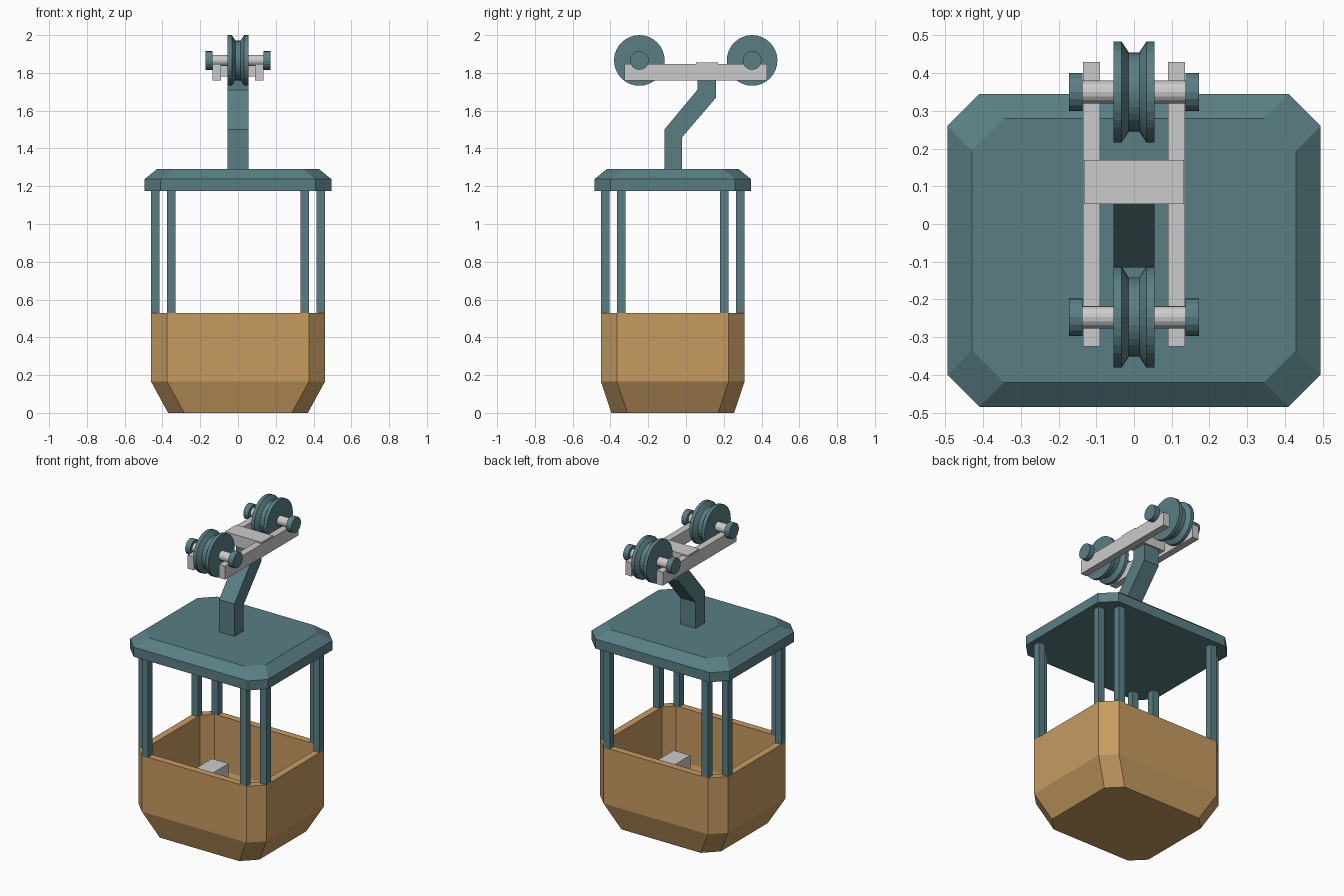
import bpy, bmesh, math

if "Cube" in bpy.data.objects:
    bpy.data.objects.remove(bpy.data.objects["Cube"])

CY = -0.07  # y centre of the cabin


def material(name, rgb):
    m = bpy.data.materials.new(name)
    m.diffuse_color = (*rgb, 1)
    m.use_nodes = True
    m.node_tree.nodes["Principled BSDF"].inputs["Base Color"].default_value = m.diffuse_color
    return m


TEAL = material("teal_paint", (0.10, 0.21, 0.23))
TAN = material("tan_paint", (0.57, 0.33, 0.12))


def finish(name, bm, mat=None):
    bmesh.ops.recalc_face_normals(bm, faces=bm.faces)
    me = bpy.data.meshes.new(name)
    bm.to_mesh(me)
    bm.free()
    ob = bpy.data.objects.new(name, me)
    bpy.context.collection.objects.link(ob)
    if mat:
        me.materials.append(mat)
    return ob


def box(name, x, y, z, mat=None):
    bm = bmesh.new()
    bmesh.ops.create_cube(bm, size=1)
    for v in bm.verts:
        v.co = [r[0] if c < 0 else r[1] for r, c in zip((x, y, z), v.co)]
    return finish(name, bm, mat)


def octagon(hx, hy, c):
    q = [(hx, hy - c), (hx - c, hy)]
    return (q + [(-x, y) for x, y in reversed(q)] + [(-x, -y) for x, y in q]
            + [(x, -y) for x, y in reversed(q)])


def loft(name, rings, mat):
    """Skin a stack of chamfered rectangles (half x, half y, chamfer, z), capped."""
    bm = bmesh.new()
    loops = [[bm.verts.new((x, y + CY, z)) for x, y in octagon(hx, hy, c)]
             for hx, hy, c, z in rings]
    for a, b in zip(loops, loops[1:]):
        for i in range(8):
            j = (i + 1) % 8
            bm.faces.new((a[i], a[j], b[j], b[i]))
    bm.faces.new(loops[0])
    bm.faces.new(loops[-1])
    return finish(name, bm, mat)


def turned(name, profile, y, z, n, mat=None):
    """Revolve (x, radius) points about an axis along x."""
    bm = bmesh.new()
    loops = [[bm.verts.new((x, y + r * math.cos(math.tau * i / n),
                            z + r * math.sin(math.tau * i / n))) for i in range(n)]
             for x, r in profile]
    for a, b in zip(loops, loops[1:]):
        for i in range(n):
            j = (i + 1) % n
            bm.faces.new((a[i], a[j], b[j], b[i]))
    bm.faces.new(loops[0])
    bm.faces.new(loops[-1])
    return finish(name, bm, mat)


# Open tub with tapered base and inner lining
loft("cabin_tub", [(0.37, 0.325, 0.085, 0), (0.46, 0.38, 0.085, 0.165),
                   (0.46, 0.38, 0.085, 0.53), (0.415, 0.335, 0.06, 0.53),
                   (0.415, 0.335, 0.06, 0.178), (0.343, 0.292, 0.06, 0.045)], TAN)

# Roof with bevelled top edge
loft("roof", [(0.495, 0.415, 0.085, 1.175), (0.495, 0.415, 0.085, 1.237),
              (0.43, 0.35, 0.085, 1.29)], TEAL)

# Pair of posts at each corner, and a bench on each side
for sx in (-1, 1):
    side = "left" if sx < 0 else "right"
    for sy in (-1, 1):
        end = "front" if sy < 0 else "back"
        for k, (px, py) in enumerate(((0.3525, 0.3575), (0.4375, 0.2725))):
            cx, cy, h = sx * px, CY + sy * py, 0.0225
            box(f"{end}_{side}_post_{k + 1}", (cx - h, cx + h), (cy - h, cy + h),
                (0.525, 1.18), TEAL)
    xs = sorted((sx * 0.32, sx * 0.20))
    box(f"{side}_bench", xs, (CY - 0.26, CY + 0.26), (0.04, 0.28))

# Cranked hanger arm
profile = [(-0.115, 1.285), (-0.02, 1.285), (-0.02, 1.46), (0.16, 1.67), (0.16, 1.80),
           (0.06, 1.80), (0.06, 1.71), (-0.115, 1.50)]
bm = bmesh.new()
face = bm.faces.new([bm.verts.new((-0.055, y, z)) for y, z in profile])
new = bmesh.ops.extrude_face_region(bm, geom=[face])["geom"]
bmesh.ops.translate(bm, vec=(0.11, 0, 0),
                    verts=[g for g in new if isinstance(g, bmesh.types.BMVert)])
if face.is_valid and not any(f for f in bm.faces if f != face and set(f.verts) == set(face.verts)):
    if not all(e.is_manifold for e in bm.edges):
        bm.faces.new([v for v in bm.verts if v.co.x < 0][:len(profile)])
finish("hanger_arm", bm, TEAL)

# Carriage beams and cross plate
for s, side in ((-1, "left"), (1, "right")):
    box(f"{side}_carriage_beam", sorted((s * 0.09, s * 0.135)), (-0.325, 0.43), (1.76, 1.847))
box("carriage_cross_plate", (-0.132, 0.132), (0.053, 0.17), (1.78, 1.856))

# Grooved wheels, axles and hub caps
for y, end in ((-0.247, "front"), (0.35, "back")):
    z = 1.866
    turned(f"{end}_wheel", [(-0.055, 0.134), (-0.033, 0.134), (-0.014, 0.105),
                            (0.014, 0.105), (0.033, 0.134), (0.055, 0.134)], y, z, 32, TEAL)
    turned(f"{end}_axle", [(-0.14, 0.03), (0.14, 0.03)], y, z, 16)
    for s, side in ((-1, "left"), (1, "right")):
        turned(f"{end}_{side}_cap", [(s * 0.136, 0.05), (s * 0.172, 0.05)], y, z, 16, TEAL)
